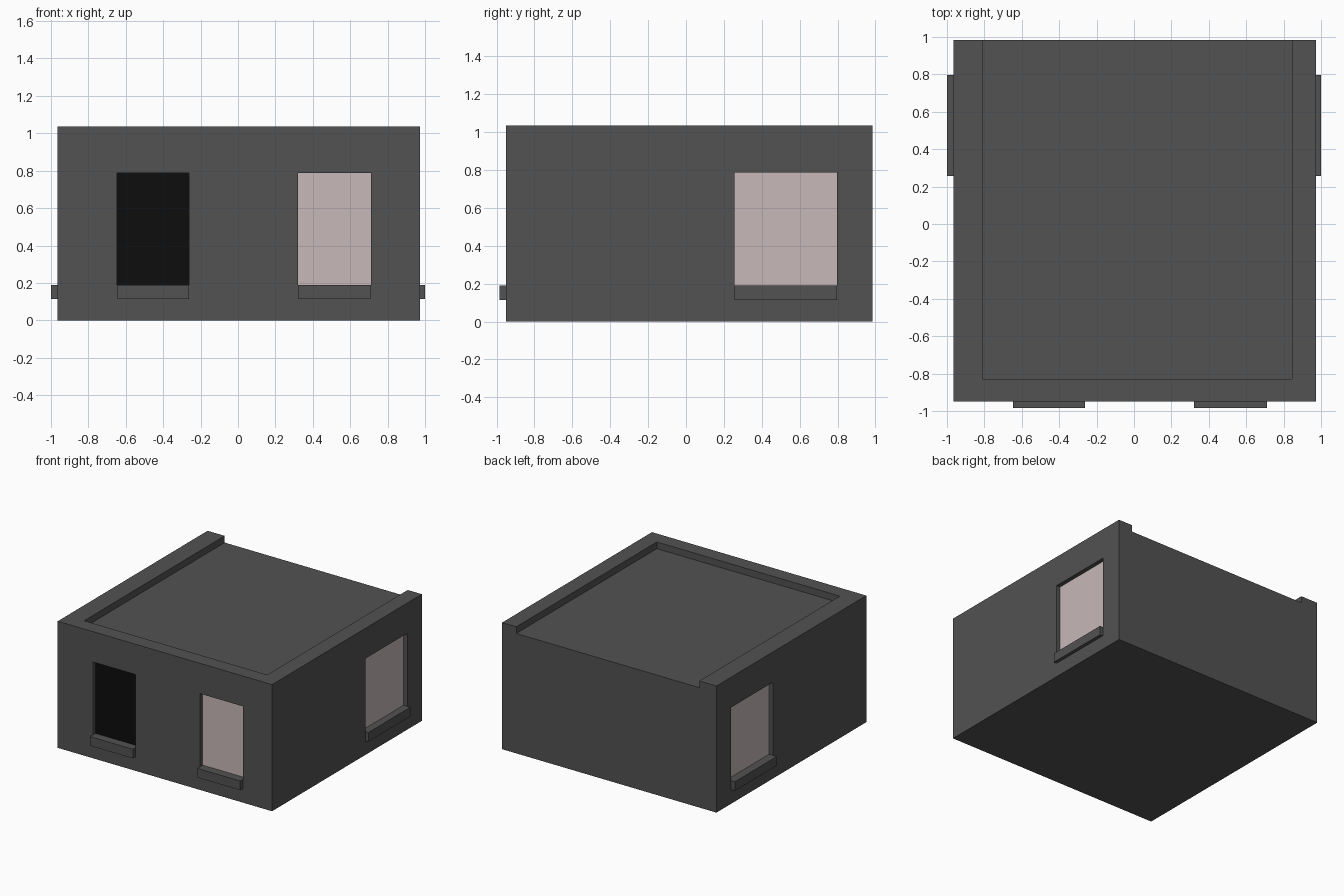
import bpy

if "Cube" in bpy.data.objects:
    bpy.data.objects.remove(bpy.data.objects["Cube"])

# Main dimensions
X0, X1, Y0, Y1, TOP = -0.965, 0.973, -0.95, 0.985, 1.035
ROOF = 0.98             # roof deck height inside the parapet
Z0, Z1 = 0.19, 0.787    # window opening
DEPTH, PLATE = 0.04, 0.006
SILL_Z = 0.115


def material(name, rgb):
    m = bpy.data.materials.new(name)
    m.diffuse_color = (*rgb, 1)
    m.use_nodes = True
    m.node_tree.nodes["Principled BSDF"].inputs["Base Color"].default_value = m.diffuse_color
    return m


GREY = material("dark grey wall", (0.084, 0.084, 0.084))
PINK = material("pale pink pane", (0.578, 0.479, 0.479))
BLACK = material("black pane", (0.004, 0.004, 0.004))


def box(name, x, y, z, mat):
    """Axis-aligned box from (min, max) ranges."""
    rng = [sorted(r) for r in (x, y, z)]
    bpy.ops.mesh.primitive_cube_add(size=1, location=[sum(r) / 2 for r in rng])
    ob = bpy.context.object
    ob.name = name
    ob.scale = [r[1] - r[0] for r in rng]
    bpy.ops.object.transform_apply(location=False, rotation=False, scale=True)
    ob.data.materials.append(mat)
    return ob


def cut(target, x, y, z):
    """Subtract a box from the target and discard the cutter."""
    cutter = box("cutter", x, y, z, GREY)
    mod = target.modifiers.new("cut", 'BOOLEAN')
    mod.operation, mod.solver, mod.object = 'DIFFERENCE', 'EXACT', cutter
    bpy.context.view_layer.objects.active = target
    bpy.ops.object.modifier_apply(modifier=mod.name)
    bpy.data.objects.remove(cutter, do_unlink=True)


# House block with parapet on three sides, open at the back
walls = box("walls", (X0, X1), (Y0, Y1), (0, TOP), GREY)
cut(walls, (-0.81, 0.845), (-0.83, Y1 + 0.2), (ROOF, TOP + 0.2))

# Windows: name, wall axis, wall plane, outward sign, span, sill edge, pane
windows = [
    ("front_left", "y", Y0, -1, (-0.648, -0.262), -0.985, BLACK),
    ("front_right", "y", Y0, -1, (0.322, 0.71), -0.985, PINK),
    ("left_side", "x", X0, -1, (0.257, 0.797), -1.0, PINK),
    ("right_side", "x", X1, 1, (0.257, 0.797), 1.0, PINK),
]
for name, axis, wall, out, span, sill, mat in windows:
    def xy(depth_range):
        return (depth_range, span) if axis == "x" else (span, depth_range)
    back = wall - out * DEPTH
    # recess, pane at its back, sill below
    cut(walls, *xy((back, wall + out * 0.1)), (Z0, Z1))
    box(name + "_pane", *xy((back, back + out * PLATE)), (Z0, Z1), mat)
    box(name + "_sill", *xy((wall, sill)), (SILL_Z, Z0), GREY)
